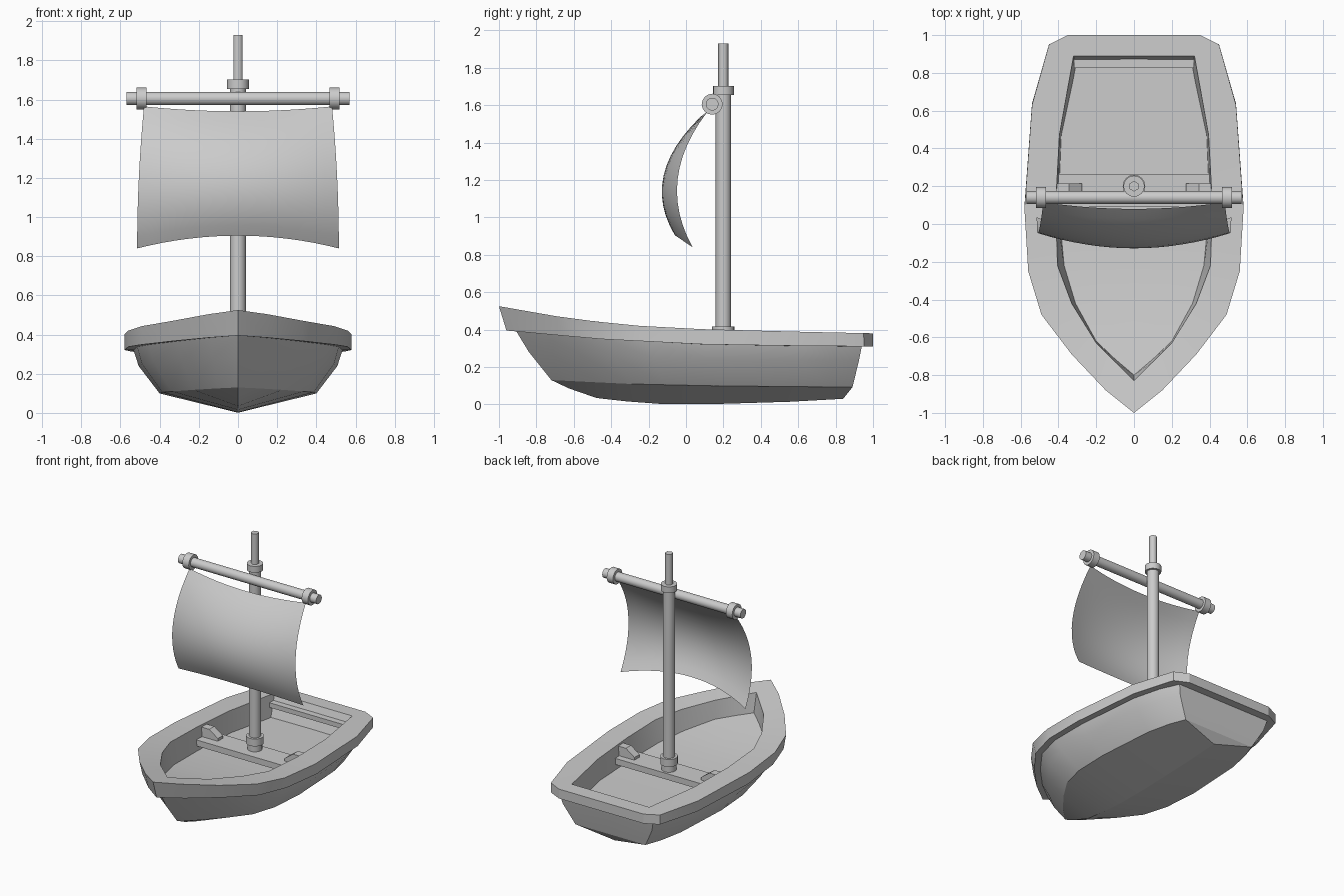
import bpy, bmesh, math
from mathutils import Matrix

if "Cube" in bpy.data.objects:
    bpy.data.objects.remove(bpy.data.objects["Cube"])


def finish(name, bm, angle=30):
    me = bpy.data.meshes.new(name)
    bm.to_mesh(me)
    bm.free()
    ob = bpy.data.objects.new(name, me)
    bpy.context.collection.objects.link(ob)
    bpy.context.view_layer.objects.active = ob
    bpy.ops.object.select_all(action='DESELECT')
    ob.select_set(True)
    bpy.ops.object.shade_smooth_by_angle(angle=math.radians(angle))
    return ob


def lerp_table(table, v):
    if v <= table[0][0]:
        return table[0][1]
    for (a, fa), (b, fb) in zip(table, table[1:]):
        if v <= b:
            return fa + (fb - fa) * (v - a) / (b - a)
    return table[-1][1]


def cylinder(name, r, length, center, axis='Z', sides=16):
    bm = bmesh.new()
    bmesh.ops.create_cone(bm, cap_ends=True, segments=sides, radius1=r, radius2=r, depth=length)
    if axis == 'X':
        bmesh.ops.rotate(bm, verts=bm.verts, matrix=Matrix.Rotation(math.pi / 2, 3, 'Y'))
    bmesh.ops.translate(bm, verts=bm.verts, vec=center)
    return finish(name, bm, 65 if sides <= 8 else 35)


def prism(name, profile, y0, y1):
    bm = bmesh.new()
    f = bm.faces.new([bm.verts.new((x, y0, z)) for x, z in profile])
    ext = bmesh.ops.extrude_face_region(bm, geom=[f])
    moved = [v for v in ext['geom'] if isinstance(v, bmesh.types.BMVert)]
    bmesh.ops.translate(bm, verts=moved, vec=(0, y1 - y0, 0))
    bmesh.ops.recalc_face_normals(bm, faces=bm.faces)
    return finish(name, bm)


# Half outlines from bow to stern, seen from above
rim = [(0, -1), (.15, -.88), (.33, -.69), (.49, -.48), (.56, -.25),
       (.58, .08), (.54, .63), (.45, .95), (.35, 1), (0, 1)]
body = rim[:7] + [(.485, .85), (.42, 1), (0, 1)]
well = [(0, -.83), (.10, -.73), (.20, -.63), (.33, -.42), (.405, -.22),
        (.415, .1), (.395, .47), (.345, .75), (.32, .89), (0, .89)]
sole = [(0, -.80), (.10, -.715), (.20, -.62), (.31, -.42), (.37, -.22),
        (.40, .1), (.385, .47), (.325, .75), (.31, .83), (0, .835)]

# Height curves along the length
sheer = [(-1, .525), (-.6, .455), (-.2, .415), (.2, .397), (1, .38)]
rim_low = [(-1, .395), (-.5, .35), (.2, .315), (1, .31)]
knuckle = [(-1, .28), (0, .24), (1, .235)]
chine = [(-1, .13), (-.5, .11), (0, .1), (1, .092)]
keel = [(-.72, .13), (-.53, .04), (-.2, .003), (.3, 0), (.84, .03)]
floor = [(-.83, .36), (-.4, .28), (0, .235), (.9, .225)]


def line(outline, sx, y0, y1, heights):
    a, b = outline[0][1], outline[-1][1]
    return [(x * sx, y0 + (y - a) * (y1 - y0) / (b - a), lerp_table(heights, y))
            for x, y in outline]


# Hull: lines lofted from the floor centre, over the rim, down to the keel
floor_edge = line(sole, 1, -.80, .835, floor)
keel_line = [(0, y, lerp_table(keel, y)) for _, y, _ in line(body, 0, -.72, .84, keel)]
lines = [[(0, y, z) for _, y, z in floor_edge],
         floor_edge,
         line(well, 1, -.83, .89, sheer),
         line(rim, 1, -1, 1, sheer),
         line(rim, 1, -.96, 1, rim_low),
         line(body, .92, -.91, .94, rim_low),
         line(body, .875, -.84, .925, knuckle),
         line(body, .69, -.72, .89, chine),
         keel_line]
bm = bmesh.new()
rows = [[bm.verts.new(p) for p in ln] for ln in lines]
for ra, rb in zip(rows, rows[1:]):
    for i in range(len(ra) - 1):
        bm.faces.new((ra[i], ra[i + 1], rb[i + 1], rb[i]))
bmesh.ops.remove_doubles(bm, verts=bm.verts, dist=.001)
bmesh.ops.mirror(bm, geom=bm.verts[:] + bm.edges[:] + bm.faces[:], axis='X', merge_dist=.001)
bmesh.ops.remove_doubles(bm, verts=bm.verts, dist=.001)
bmesh.ops.recalc_face_normals(bm, faces=bm.faces)
finish("hull", bm, 22)


# Cross bench, stern ledge and knees
def plank(name, w, z0, z1, y0, y1):
    prism(name, [(-w, z0), (w, z0), (w, z1), (-w, z1)], y0, y1)


plank("bench", .413, .27, .315, .09, .265)
plank("stern_ledge", .318, .30, .335, .825, .90)
for side, s in (("left", -1), ("right", 1)):
    prism(side + "_knee", [(s * x, z) for x, z in
          ((.42, .31), (.275, .31), (.275, .335), (.345, .385), (.42, .385))], .155, .215)

# Mast with collars and a thin topmast
MY = .2
cylinder("mast", .041, 1.37, (0, MY, .975))
cylinder("mast_foot", .05, .06, (0, MY, .335))
cylinder("mast_foot_collar", .06, .055, (0, MY, .388))
cylinder("mast_cap", .056, .047, (0, MY, 1.678))
cylinder("topmast", .028, .28, (0, MY, 1.79), sides=6)

# Yard with end collars
cylinder("yard", .034, 1.14, (0, .14, 1.605), 'X')
for side, s in (("left", -1), ("right", 1)):
    cylinder(side + "_yard_collar", .056, .052, (s * .492, .14, 1.605), 'X')

# Billowing sail: blend between edge curve and centre curve
bm = bmesh.new()
NU, NV = 16, 12
grid = []
for j in range(NV + 1):
    v = j / NV
    bow = 4 * v * (1 - v)
    edge = (.115 - .08 * v - .12 * bow, 1.565 - .725 * v)
    mid = (.08 - .14 * v - .13 * bow, 1.54 - .635 * v)
    row = []
    for i in range(NU + 1):
        u = 2 * i / NU - 1
        k = 1 - u * u
        row.append(bm.verts.new((u * (.48 + .035 * v * (2 - v)),
                                 edge[0] + (mid[0] - edge[0]) * k,
                                 edge[1] + (mid[1] - edge[1]) * k)))
    grid.append(row)
for ra, rb in zip(grid, grid[1:]):
    for i in range(NU):
        bm.faces.new((ra[i], rb[i], rb[i + 1], ra[i + 1]))
finish("sail", bm, 60)
